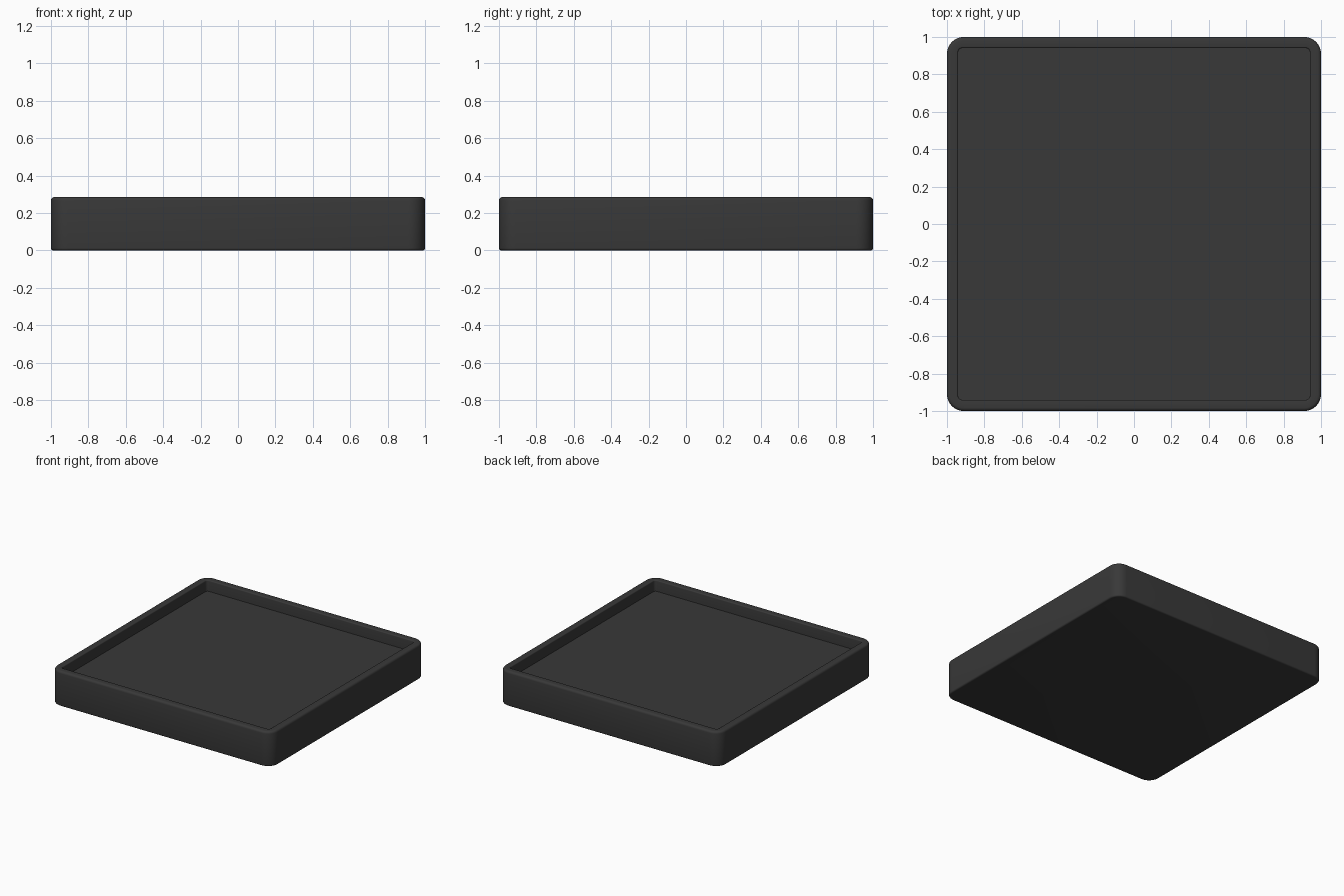
import bpy, bmesh
from math import sin, cos, pi

if "Cube" in bpy.data.objects:
    bpy.data.objects.remove(bpy.data.objects["Cube"])

H = 0.285        # overall height
FLOOR = 0.195    # recessed floor height
SEG = 8          # segments per rounded corner


def ring(bm, half, radius, z):
    """Rounded square loop of vertices."""
    verts = []
    c = half - radius
    for q, (sx, sy) in enumerate([(1, 1), (-1, 1), (-1, -1), (1, -1)]):
        for i in range(SEG + 1):
            a = (q + i / SEG) * pi / 2
            verts.append(bm.verts.new((sx * c + radius * cos(a), sy * c + radius * sin(a), z)))
    return verts


def rounded_edge(half, z, r, a0, a1, corner, steps=4):
    """Profile entries sweeping a small fillet centred on (half, z)."""
    out = []
    for i in range(steps + 1):
        a = a0 + (a1 - a0) * i / steps
        d = r * cos(a)
        out.append((half + d, corner + d, z + r * sin(a)))
    return out


# Profile from the underside, up the outer wall, over the rim, down to the floor
b, t, n = 0.012, 0.018, 0.008
profile = rounded_edge(1 - b, b, b, -pi / 2, 0, 0.09 - b)
profile += rounded_edge(1 - t, H - t, t, 0, pi / 2, 0.09 - t)
profile += rounded_edge(0.94 + n, H - n, n, pi / 2, pi, 0.02 + n)
profile += [(0.94, 0.02, FLOOR)]

bm = bmesh.new()
rings = [ring(bm, *p) for p in profile]
for lo, hi in zip(rings, rings[1:]):
    for i in range(len(lo)):
        j = (i + 1) % len(lo)
        bm.faces.new((lo[i], lo[j], hi[j], hi[i]))
# Underside and recessed floor
bm.faces.new(rings[0][::-1])
bm.faces.new(rings[-1])
bmesh.ops.recalc_face_normals(bm, faces=bm.faces[:])

mesh = bpy.data.meshes.new("tray")
bm.to_mesh(mesh)
bm.free()
tray = bpy.data.objects.new("tray", mesh)
bpy.context.collection.objects.link(tray)

# Dark finish
mat = bpy.data.materials.new("dark_plastic")
mat.diffuse_color = (0.04, 0.04, 0.04, 1)
mat.use_nodes = True
mat.node_tree.nodes["Principled BSDF"].inputs["Base Color"].default_value = mat.diffuse_color
mesh.materials.append(mat)

bpy.context.view_layer.objects.active = tray
tray.select_set(True)
bpy.ops.object.shade_smooth_by_angle(angle=pi / 6)
